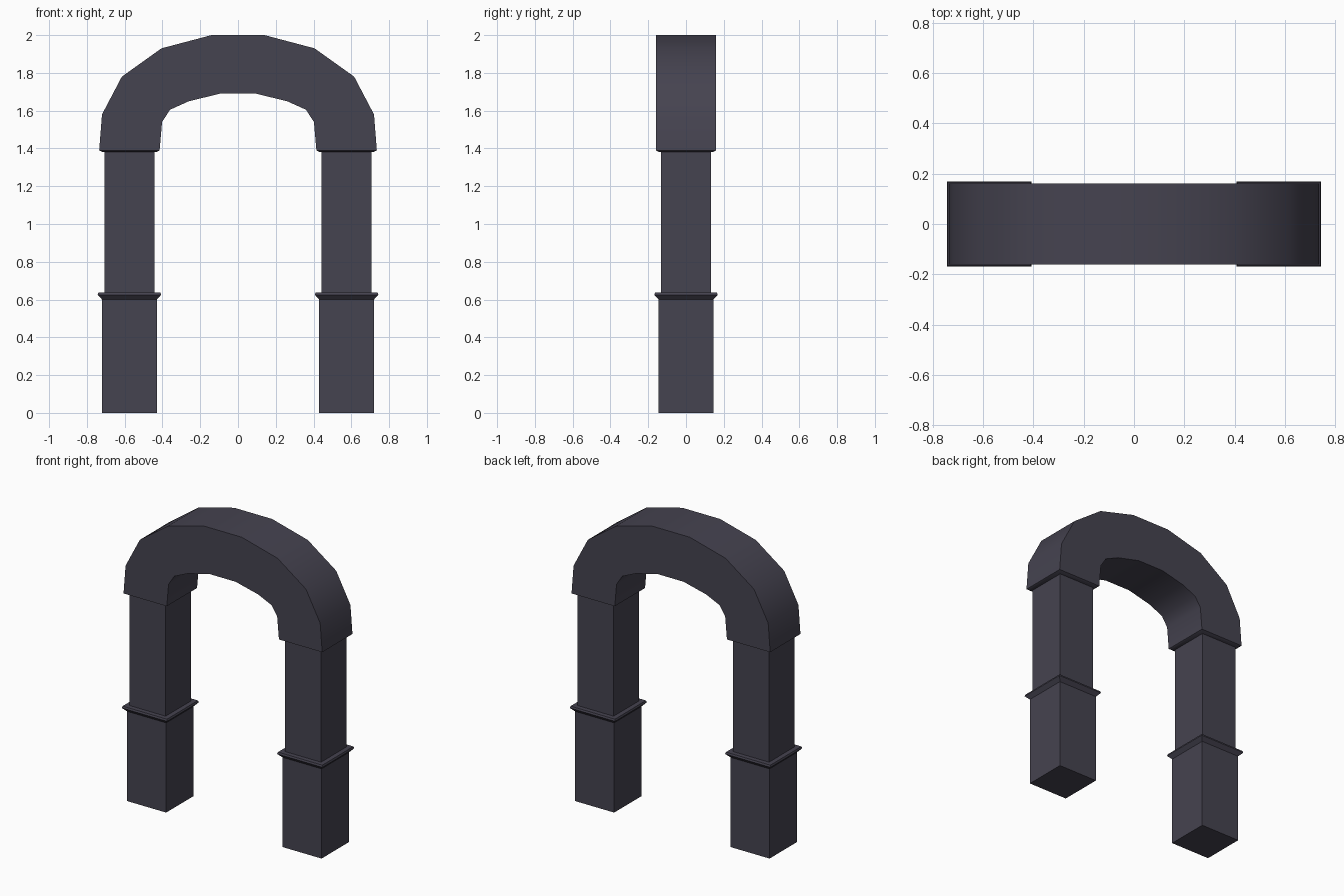
import bpy, bmesh, math

if "Cube" in bpy.data.objects:
    bpy.data.objects.remove(bpy.data.objects["Cube"])

stone = bpy.data.materials.new("dark_stone")
stone.diffuse_color = (0.06, 0.056, 0.08, 1)
stone.use_nodes = True
stone.node_tree.nodes["Principled BSDF"].inputs["Base Color"].default_value = stone.diffuse_color


def loft(name, rings):
    """Join successive four-point rings into a closed solid."""
    bm = bmesh.new()
    loops = [[bm.verts.new(p) for p in ring] for ring in rings]
    for a, b in zip(loops, loops[1:]):
        for i in range(4):
            j = (i + 1) % 4
            bm.faces.new((a[i], a[j], b[j], b[i]))
    bm.faces.new(loops[0])
    bm.faces.new(loops[-1])
    bmesh.ops.recalc_face_normals(bm, faces=bm.faces)
    mesh = bpy.data.meshes.new(name)
    bm.to_mesh(mesh)
    bm.free()
    obj = bpy.data.objects.new(name, mesh)
    bpy.context.collection.objects.link(obj)
    mesh.materials.append(stone)
    return obj


# Square pillars: plinth, flared collar and narrower shaft (half width, height)
pillar_profile = [(0.145, 0), (0.145, 0.60), (0.168, 0.625), (0.164, 0.637),
                  (0.133, 0.637), (0.133, 1.382)]
for side, cx in (("left", -0.575), ("right", 0.575)):
    loft(side + "_pillar",
         [[(cx - h, -h, z), (cx + h, -h, z), (cx + h, h, z), (cx - h, h, z)]
          for h, z in pillar_profile])

# Arch: outer x, z, inner x, z, half depth, from the right springing to the crown
half = [(0.715, 1.38, 0.432, 1.38, 0.142),
        (0.735, 1.39, 0.415, 1.39, 0.16),
        (0.72, 1.58, 0.402, 1.54, 0.16),
        (0.615, 1.78, 0.36, 1.605, 0.16),
        (0.405, 1.93, 0.26, 1.65, 0.16),
        (0.14, 2.0, 0.095, 1.69, 0.16)]
sections = half + [(-ox, oz, -ix, iz, d) for ox, oz, ix, iz, d in reversed(half)]
arch = loft("arch", [[(ox, -d, oz), (ox, d, oz), (ix, d, iz), (ix, -d, iz)]
                     for ox, oz, ix, iz, d in sections])

# Smooth the curve of the arch, keeping its corners sharp
bpy.context.view_layer.objects.active = arch
arch.select_set(True)
bpy.ops.object.shade_smooth_by_angle(angle=math.radians(35))
